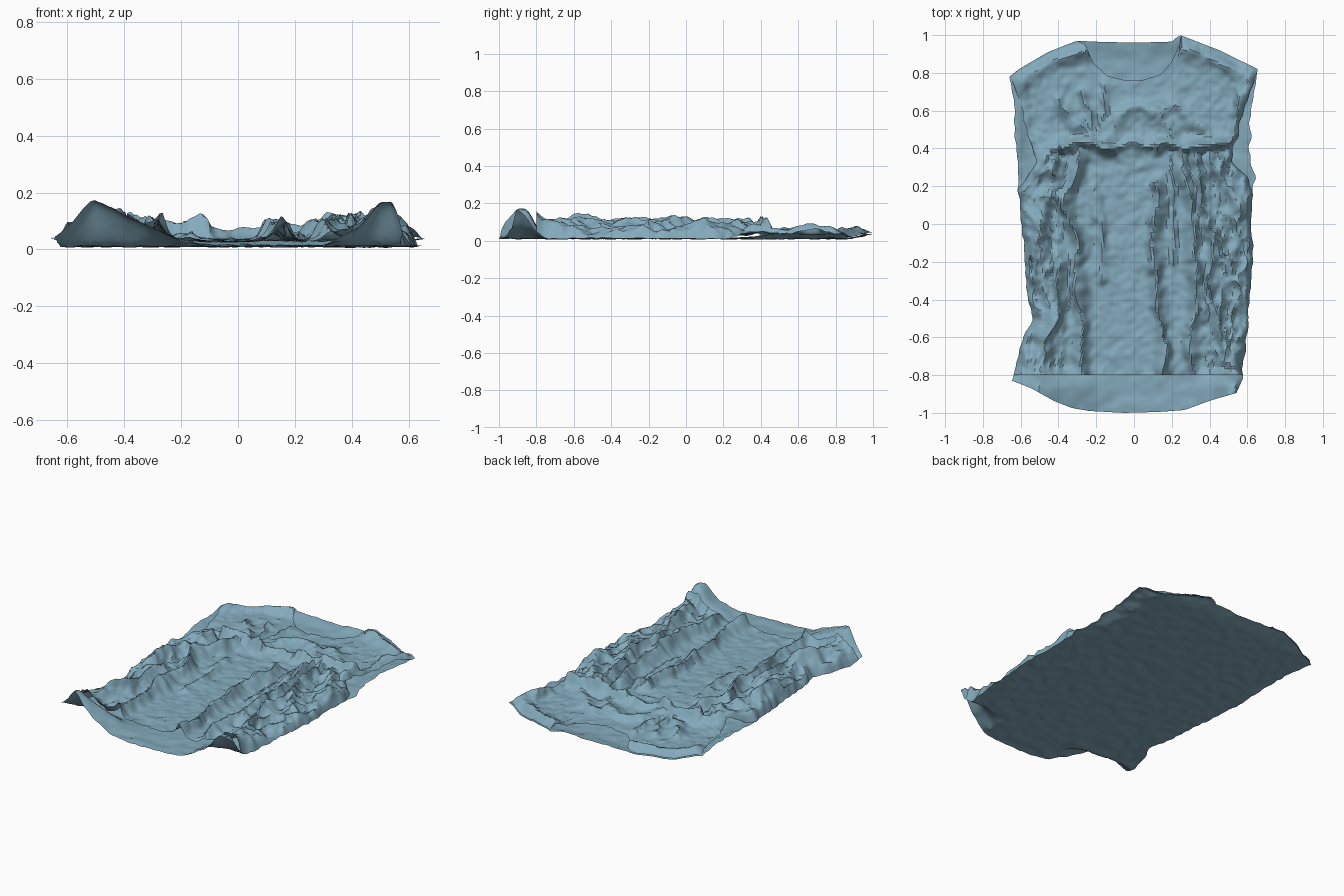
import bpy, bmesh, math
from mathutils import Vector, noise

if "Cube" in bpy.data.objects:
    bpy.data.objects.remove(bpy.data.objects["Cube"])

# ---- helpers ----
def interp(pts, t):
    if t <= pts[0][0]:
        return pts[0][1]
    for (a, va), (b, vb) in zip(pts, pts[1:]):
        if t <= b:
            return va + (vb - va) * (t - a) / (b - a)
    return pts[-1][1]

def step(a, b, t):
    t = min(1, max(0, (t - a) / (b - a)))
    return t * t * (3 - 2 * t)

def n3(x, y, s):
    return noise.noise(Vector((x, y, s)))

# ---- garment outline: side seams by y, top and hem edges by x ----
LEFT = [(-.83, -.645), (-.75, -.625), (-.6, -.59), (-.5, -.535), (-.38, -.565), (-.1, -.585),
        (.1, -.605), (.3, -.615), (.5, -.63), (.65, -.635), (.78, -.66)]
RIGHT = [(-.9, .54), (-.81, .58), (-.77, .57), (-.6, .6), (-.4, .61), (-.2, .63), (0, .62),
         (.25, .635), (.4, .61), (.6, .62), (.82, .655)]
BACK_TOP = [(-.65, .78), (-.6, .82), (-.45, .91), (-.3, .97), (-.2, .965), (0, .96), (.2, .965),
            (.24, 1.0), (.45, .92), (.65, .82)]
FRONT_TOP = [(-.65, .78), (-.6, .82), (-.45, .91), (-.3, .97), (-.26, .95), (-.22, .86), (-.14, .785),
             (-.05, .762), (.05, .762), (.14, .79), (.2, .86), (.235, .95), (.24, 1.0), (.45, .92), (.65, .82)]
HEM = [(-.65, -.83), (-.54, -.87), (-.4, -.94), (-.3, -.975), (-.2, -.99), (0, -1), (.2, -.995),
       (.35, -.985), (.5, -.935), (.65, -.895)]
ARMHOLE = [(.18, 0), (.33, .1), (.45, .075), (.55, .05), (.76, .01), (.8, 0)]
LIFT = [(-.66, .03), (-.58, .09), (-.51, .165), (-.4, .11), (-.2, .02), (-.1, 0), (.3, 0),
        (.42, .06), (.5, .155), (.54, .155), (.58, .08)]

# ---- fold ridges: (height, width, path points) ----
BODY_FOLDS = [
    (.07, .033, [(-.29, -.82), (-.28, -.45), (-.31, -.1), (-.36, .15), (-.27, .38)]),
    (.07, .03, [(.15, -.82), (.14, -.5), (.1, -.1), (.14, .22)]),
    (.07, .033, [(.31, -.75), (.33, -.3), (.3, .05), (.24, .4)]),
    (.06, .033, [(.52, -.75), (.41, -.5), (.42, -.1), (.36, .15), (.31, .4)]),
    (.065, .045, [(-.52, -.75), (-.43, -.5), (-.38, -.2)]),
    (.05, .04, [(-.47, -.25), (-.51, 0), (-.43, .2), (-.44, .33)]),
    (.03, .025, [(-.16, -.3), (-.17, -.02), (-.22, .2)]),
    (.035, .03, [(.56, -.8), (.5, -.6), (.38, -.4)]),
    (.035, .03, [(.53, -.2), (.42, -.08), (.39, .05)]),
    (.045, .035, [(.56, .05), (.5, .22), (.38, .35)]),
    (.02, .02, [(.2, -.2), (.21, .2), (.18, .38)])]
YOKE_FOLDS = [
    (.075, .035, [(-.38, .41), (-.25, .43), (-.12, .4)]),
    (.045, .035, [(-.12, .4), (.0, .43), (.12, .425)]),
    (.075, .035, [(.12, .42), (.25, .41), (.48, .425)]),
    (.04, .04, [(-.56, .27), (-.47, .38), (-.36, .43)]),
    (.035, .035, [(-.22, .46), (-.33, .55), (-.4, .66)]),
    (.03, .025, [(-.2, .46), (-.24, .58), (-.27, .7)]),
    (.025, .025, [(-.17, .46), (-.15, .6), (-.16, .72)]),
    (.04, .04, [(-.14, .45), (-.08, .57), (.02, .63), (.13, .58), (.2, .49)]),
    (.03, .04, [(.22, .62), (.33, .54), (.4, .47)]),
    (.035, .045, [(-.6, .76), (-.45, .85), (-.27, .92)]),
    (.035, .045, [(.6, .78), (.45, .86), (.27, .93)]),
    (.045, .035, [(.59, .75), (.55, .55), (.49, .35)])]

def fold_height(x, y):
    wx = x + .024 * n3(x * 9, y * 6, 1) + .016 * n3(x * 20, y * 16, 2)
    wy = y + .022 * n3(x * 8, y * 8, 5) + .012 * n3(x * 20, y * 20, 6)
    best, rest = 0, 0
    for h, w, path in BODY_FOLDS + YOKE_FOLDS:
        d2 = 9
        for (ax, ay), (bx, by) in zip(path, path[1:]):
            ex, ey = bx - ax, by - ay
            t = ((wx - ax) * ex + (wy - ay) * ey) / (ex * ex + ey * ey)
            t = min(1, max(0, t))
            d2 = min(d2, (wx - ax - t * ex) ** 2 + (wy - ay - t * ey) ** 2)
        if d2 < w * w * 9:
            f = h * math.exp(-(math.sqrt(d2) / w) ** 1.6)
            rest += .12 * min(best, f)
            best = max(best, f)
    return (best + rest) * (.95 + .5 * n3(x * 7, y * 7, 21))

def back_z(x, y):
    z = .012 + .007 * n3(x * 14, y * 14, 3) + .004 * n3(x * 28, y * 28, 13) + .022 * step(.85, 1, y)
    z += interp(LIFT, x) * step(-.74, -.87, y)
    return max(.0, z + .025 * step(.53, .63, abs(x)) * step(.25, .5, y))

def front_z(x, y, edge):
    crumple = .5 - abs(n3(x * 13, y * 7, 7)) - .5 * abs(n3(x * 25, y * 15, 17))
    side = step(.22, .5, abs(x)) * (1 - step(.3, .5, y))
    z = .02 + fold_height(x, y) + .022 * side + .05 * side * crumple
    z += .007 * n3(x * 14, y * 14, 9) + .005 * n3(x * 32, y * 28, 4)
    seam = max(0, 1 - abs(edge) / .04)
    seam = 1 - seam * seam
    # armhole edge is loose, side seams are sewn down
    open_arm = step(.2, .32, y) * (1 - step(.72, .8, y))
    pin = seam + (1 - seam) * open_arm * .5
    # shoulders are sewn to the back
    shoulder = interp(BACK_TOP, x) - y
    if abs(x) > .24:
        pin *= .3 + .7 * step(0, .07, shoulder)
    return back_z(x, y) + max(.004, z) * pin

def panel(name, low, high, nu, nv, front):
    bm = bmesh.new()
    rows = []
    for j in range(nv + 1):
        row = []
        for i in range(nu + 1):
            t = 2 * i / nu - 1
            u = .6 * t + .4 * math.sin(t * math.pi / 2)
            y0, y1 = low(u * .65), high(u * .65)
            y = y0 + (y1 - y0) * j / nv
            inset = interp(ARMHOLE, y) if front else 0
            xl, xr = interp(LEFT, y) + inset, interp(RIGHT, y) - inset
            rough = .022 * n3(u * 2, y * 14, 8) * (1 - step(.6, .8, y)) * step(-.8, -.7, y)
            x = xl + (xr - xl) * (u + 1) / 2 + rough * step(.8, 1, abs(u))
            # blend to the true top-edge x so the neckline stays crisp
            x += (u * .65 - x) * step(.72, .86, y) * (1 - abs(u))
            edge = (1 - abs(u)) * (xr - xl) / 2
            if front:
                z = front_z(x, y, edge)
                lean = (z - .03) * .5 * n3(x * 5, y * 5, 12)
                x += lean * step(0, .05, edge)
            else:
                z = back_z(x, y)
            row.append(bm.verts.new((x, y, z)))
        rows.append(row)
    for a, b in zip(rows, rows[1:]):
        for i in range(nu):
            # alternate the diagonals for a natural crumpled facet look
            bm.faces.new((a[i], a[i + 1], b[i + 1], b[i]))
    if not front:
        bmesh.ops.reverse_faces(bm, faces=bm.faces)
    me = bpy.data.meshes.new(name)
    bm.to_mesh(me)
    bm.free()
    ob = bpy.data.objects.new(name, me)
    bpy.context.collection.objects.link(ob)
    mat = bpy.data.materials.get("cloth") or bpy.data.materials.new("cloth")
    mat.diffuse_color = (.23, .4, .5, 1)
    mat.use_nodes = True
    mat.node_tree.nodes["Principled BSDF"].inputs["Base Color"].default_value = mat.diffuse_color
    me.materials.append(mat)
    bpy.ops.object.select_all(action='DESELECT')
    ob.select_set(True)
    bpy.context.view_layer.objects.active = ob
    bpy.ops.object.shade_smooth_by_angle(angle=math.radians(30))
    return ob

# ---- back panel lies flat with curled hem corners ----
panel("back_panel", lambda x: interp(HEM, x), lambda x: interp(BACK_TOP, x), 70, 110, False)
# ---- gathered front body below the bust seam ----
panel("front_body", lambda x: -.8, lambda x: .42, 120, 110, True)
# ---- front yoke with scooped neck and armholes ----
panel("front_yoke", lambda x: .42, lambda x: interp(FRONT_TOP, x), 120, 48, True)
